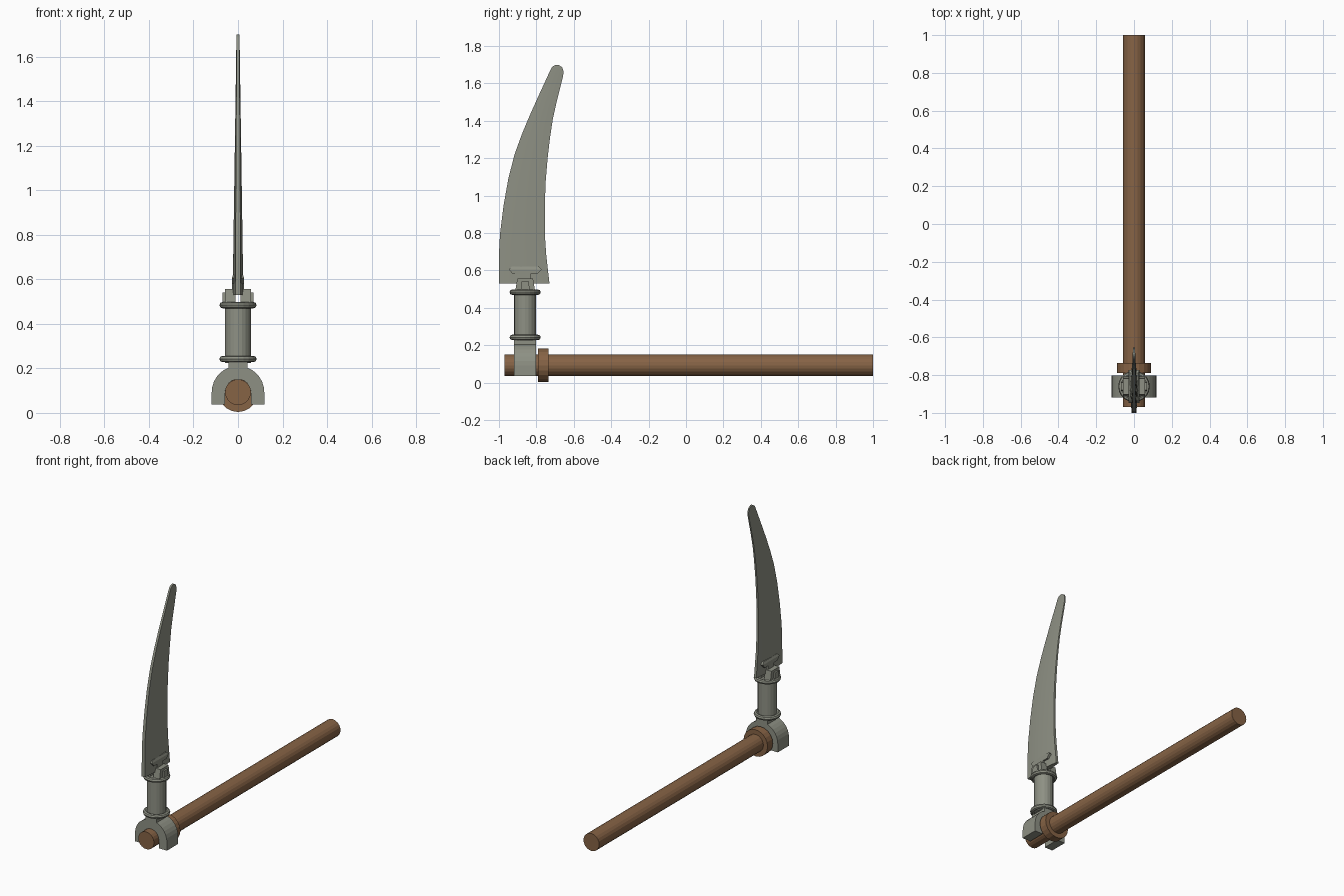
import bpy, bmesh, math
from mathutils import Matrix

if "Cube" in bpy.data.objects:
    bpy.data.objects.remove(bpy.data.objects["Cube"])

CY = -0.86          # y of the upright axis
SZ = 0.093          # z of the shaft axis


def material(name, rgb):
    m = bpy.data.materials.new(name)
    m.diffuse_color = (*rgb, 1)
    m.use_nodes = True
    m.node_tree.nodes["Principled BSDF"].inputs["Base Color"].default_value = m.diffuse_color
    return m


WOOD = material("wood", (0.24, 0.125, 0.06))
METAL = material("metal", (0.27, 0.28, 0.23))


def finish(name, bm, mat):
    bmesh.ops.recalc_face_normals(bm, faces=bm.faces)
    me = bpy.data.meshes.new(name)
    bm.to_mesh(me)
    bm.free()
    me.materials.append(mat)
    ob = bpy.data.objects.new(name, me)
    bpy.context.collection.objects.link(ob)
    return ob


def loft(name, rings, mat, wrap=False):
    """Skin a list of closed rings; cap the ends unless the rings wrap round."""
    bm = bmesh.new()
    vr = [[bm.verts.new(p) for p in r] for r in rings]
    n = len(vr[0])
    pairs = list(zip(vr, vr[1:])) + ([(vr[-1], vr[0])] if wrap else [])
    for a, b in pairs:
        for i in range(n):
            j = (i + 1) % n
            bm.faces.new((a[i], a[j], b[j], b[i]))
    if not wrap:
        bm.faces.new(vr[0][::-1])
        bm.faces.new(vr[-1])
    return finish(name, bm, mat)


def rod_y(name, r, y0, y1, mat, n=20):
    ang = [2 * math.pi * i / n for i in range(n)]
    return loft(name, [[(r * math.cos(a), y, SZ + r * math.sin(a)) for a in ang]
                       for y in (y0, y1)], mat)


# Wooden shaft and its collar
rod_y("shaft", 0.058, -0.97, 1.0, WOOD)
rod_y("shaft_collar", 0.089, -0.79, -0.735, WOOD)

# Open-bottomed clamp straddling the shaft, with a neck on top
R, r, N = 0.118, 0.058, 16
neck = 0.042
a0 = math.acos(neck / R)
outer = [(R * math.cos(a0 * i / 6), SZ + R * math.sin(a0 * i / 6)) for i in range(7)]
half = [(R, 0.037)] + outer + [(neck, 0.235)]
prof = half + [(-x, z) for x, z in reversed(half)]
prof += [(r * math.cos(math.pi - math.pi * i / N), SZ + r * math.sin(math.pi * i / N))
         for i in range(N + 1)]
prof.insert(len(prof) - N - 1, (-r, 0.037))
prof.append((r, 0.037))
loft("shaft_clamp", [[(x, y, z) for x, z in prof] for y in (CY - 0.059, CY + 0.059)], METAL)

# Upright socket
bm = bmesh.new()
bmesh.ops.create_cone(bm, cap_ends=True, segments=20, radius1=0.059, radius2=0.059, depth=0.27,
                      matrix=Matrix.Translation((0, CY, 0.36)))
finish("socket", bm, METAL)

# Rounded rings at both ends of the socket
for name, z in (("lower_ring", 0.242), ("upper_ring", 0.484)):
    rings = []
    for i in range(20):
        a = 2 * math.pi * i / 20
        rings.append([((0.069 + 0.0145 * math.cos(b)) * math.cos(a),
                       CY + (0.069 + 0.0145 * math.cos(b)) * math.sin(a),
                       z + 0.0145 * math.sin(b))
                      for b in (math.pi * k / 4 for k in range(8))])
    loft(name, rings, METAL, wrap=True)


def slab(name, x0, x1, base, top, z0, z1, xt=None):
    """Block between x0 and x1 whose y half-width tapers from base to top."""
    xt = x1 if xt is None else xt
    loft(name, [[(x0, CY - h, z), (x, CY - h, z), (x, CY + h, z), (x0, CY + h, z)]
                for h, x, z in ((base, x1, z0), (top, xt, z1))], METAL)


# Prongs gripping the blade, and the raised bar on each blade face
for side, s in (("left", -1), ("right", 1)):
    slab(side + "_prong", s * 0.012, s * 0.059, 0.053, 0.042, 0.49, 0.556)
    slab(side + "_prong_rib", s * 0.03, s * 0.07, 0.024, 0.02, 0.49, 0.54)
    slab(side + "_tang", 0, s * 0.028, 0.032, 0.028, 0.53, 0.582)
    slab(side + "_blade_bar", 0, s * 0.028, 0.065, 0.088, 0.58, 0.606, s * 0.028)
    slab(side + "_blade_bar_top", 0, s * 0.028, 0.088, 0.072, 0.606, 0.621, s * 0.022)

# Curved blade: back edge (y, z) and cutting edge (y, z) per station
stations = [(-1.0, 0.53, -0.73, 0.53), (-1.0, 0.69, -0.748, 0.69),
            (-0.994, 0.80, -0.755, 0.80), (-0.975, 0.95, -0.755, 0.95),
            (-0.95, 1.09, -0.75, 1.08), (-0.917, 1.22, -0.74, 1.20),
            (-0.877, 1.33, -0.727, 1.31), (-0.835, 1.43, -0.712, 1.41),
            (-0.79, 1.53, -0.692, 1.50), (-0.728, 1.665, -0.657, 1.64),
            (-0.718, 1.685, -0.655, 1.665), (-0.705, 1.696, -0.663, 1.688),
            (-0.693, 1.70, -0.68, 1.698)]
rings = []
for yb, zb, yf, zf in stations:
    t = (zb - 0.53) / 1.17
    ridge = 0.024 - 0.017 * t
    edge = 0.012 - 0.006 * t
    ym, zm = yb * 0.55 + yf * 0.45, zb * 0.55 + zf * 0.45
    rings.append([(-edge, yb, zb), (edge, yb, zb), (ridge, ym, zm),
                  (edge * 0.7, yf, zf), (-edge * 0.7, yf, zf), (-ridge, ym, zm)])
blade = loft("blade", rings, METAL)
blade.data.shade_smooth()
blade.data.set_sharp_from_angle(angle=math.radians(30))
